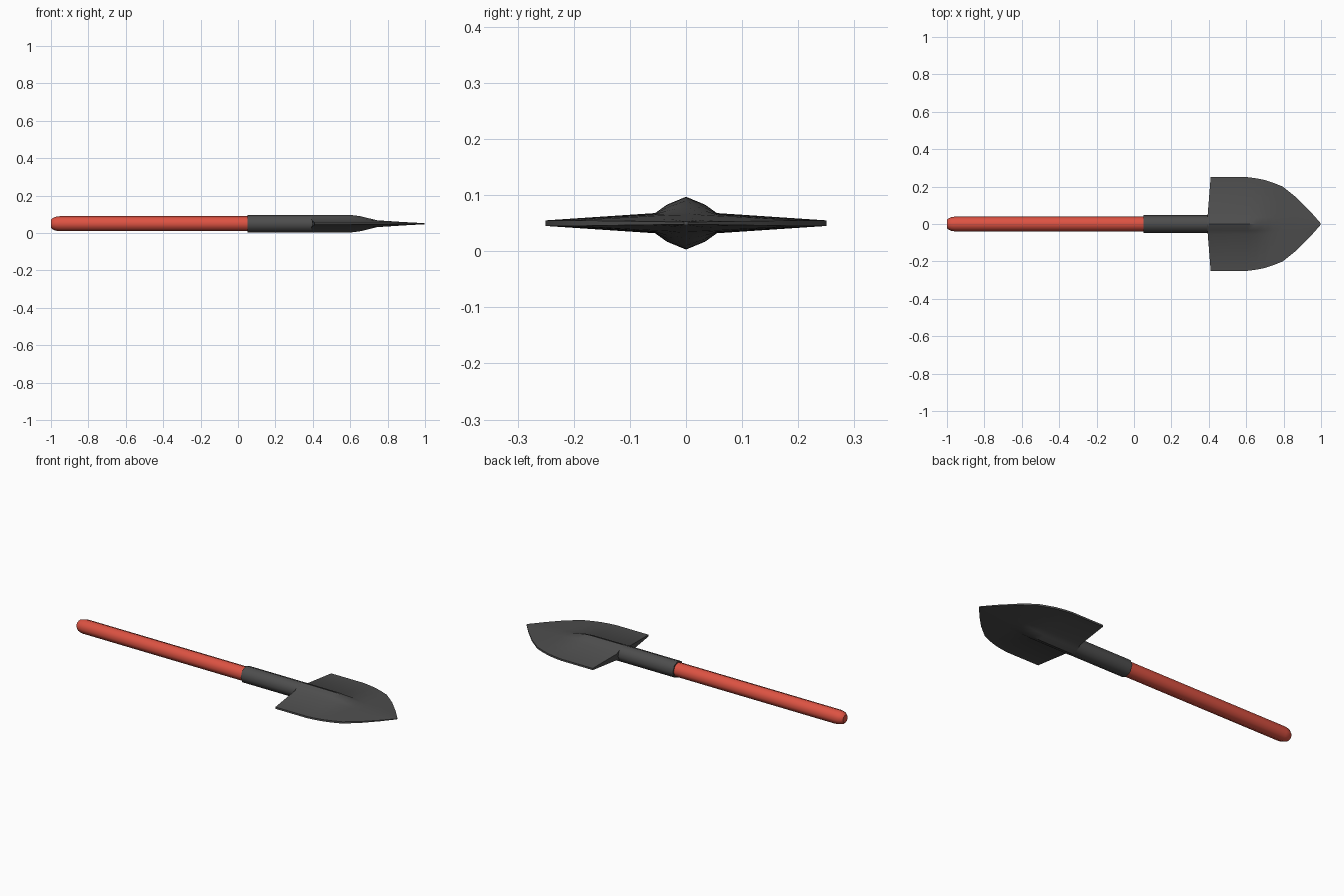
import bpy, bmesh, math

if "Cube" in bpy.data.objects:
    bpy.data.objects.remove(bpy.data.objects["Cube"])

Z0 = 0.05      # height of the shaft axis
SIDES = 8


def material(name, rgb):
    m = bpy.data.materials.new(name)
    m.diffuse_color = (*rgb, 1)
    m.use_nodes = True
    m.node_tree.nodes["Principled BSDF"].inputs["Base Color"].default_value = m.diffuse_color
    return m


def finish(name, bm, mat, angle):
    bmesh.ops.remove_doubles(bm, verts=bm.verts, dist=1e-5)
    bmesh.ops.recalc_face_normals(bm, faces=bm.faces)
    me = bpy.data.meshes.new(name)
    bm.to_mesh(me)
    bm.free()
    ob = bpy.data.objects.new(name, me)
    bpy.context.collection.objects.link(ob)
    me.materials.append(mat)
    bpy.ops.object.select_all(action='DESELECT')
    ob.select_set(True)
    bpy.context.view_layer.objects.active = ob
    bpy.ops.object.shade_smooth_by_angle(angle=math.radians(angle))
    return ob


def loft(name, rings, mat, angle):
    """Skin closed rings of points and cap both ends."""
    bm = bmesh.new()
    loops = [[bm.verts.new(p) for p in ring] for ring in rings]
    n = len(loops[0])
    for a, b in zip(loops, loops[1:]):
        for i in range(n):
            j = (i + 1) % n
            bm.faces.new((a[i], a[j], b[j], b[i]))
    bm.faces.new(loops[0])
    bm.faces.new(loops[-1])
    return finish(name, bm, mat, angle)


def circle(x, r):
    return [(x, r * math.cos(2 * math.pi * i / SIDES),
             Z0 + r * math.sin(2 * math.pi * i / SIDES)) for i in range(SIDES)]


def blade_section(x, w, ridge, shoulder, foot, edge, sweep=0.0):
    """Lens-shaped section, mirrored left-right and top-bottom."""
    half = [(0, ridge), (min(0.034, w * .3), shoulder),
            (min(0.055, w * .5), foot), (w, edge)]
    top = [(-y, h) for y, h in reversed(half[1:])] + half
    ring = top + [(y, -h) for y, h in reversed(top)]
    return [(x + sweep * abs(y) / 0.25, y, Z0 + h) for y, h in ring]


red = material("red paint", (0.72, 0.085, 0.055))
steel = material("dark steel", (0.075, 0.075, 0.075))

# round-ended handle
loft("handle", [circle(x, r) for x, r in
     [(-1, .022), (-.99, .031), (-.975, .037), (-.955, .04), (.08, .04)]], red, 50)

# socket that holds the handle
loft("socket", [circle(.05, .047), circle(.40, .047)], steel, 50)

# blade: x, half width, ridge, shoulder, foot and edge half thickness
stations = [
    (.39, .25, .047, .033, .018, .005, .02),
    (.61, .25, .046, .032, .017, .005),
    (.655, .244, .040, .028, .016, .005),
    (.70, .235, .029, .022, .016, .005),
    (.745, .22, .018, .016, .015, .005),
    (.795, .20, .015, .014, .013, .005),
    (.87, .14, .010, .009, .008, .004),
    (.94, .07, .006, .006, .005, .003),
    (.998, .004, .003, .003, .003, .002),
]
loft("blade", [blade_section(*s) for s in stations], steel, 40)
